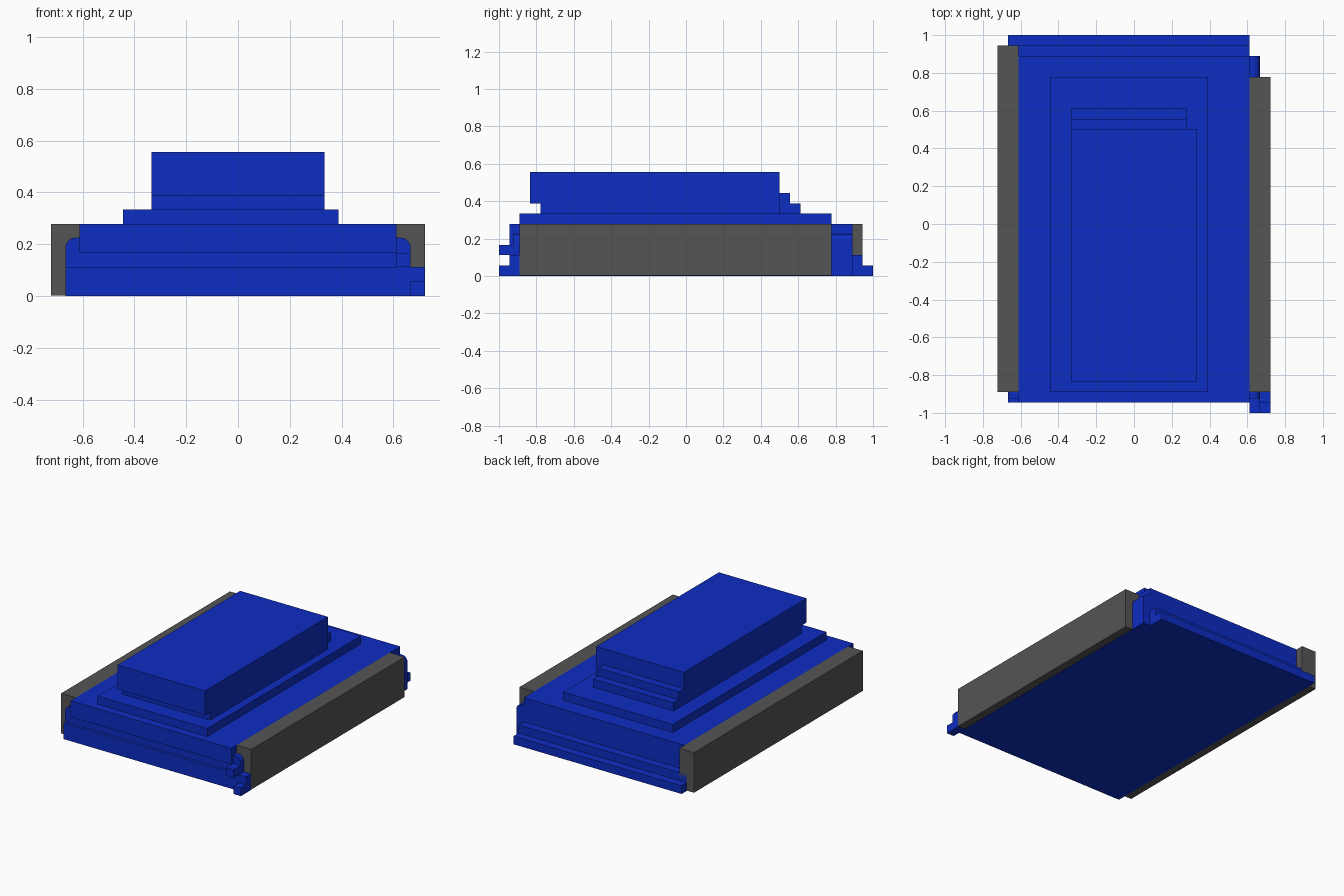
import bpy, bmesh, math

cube = bpy.data.objects.get("Cube")
if cube:
    bpy.data.objects.remove(cube, do_unlink=True)

U = 1 / 18  # grid unit the whole model snaps to


def material(name, rgb):
    m = bpy.data.materials.new(name)
    m.use_nodes = True
    m.diffuse_color = (*rgb, 1)
    m.node_tree.nodes["Principled BSDF"].inputs["Base Color"].default_value = (*rgb, 1)
    return m


blue = material("blue", (0.004, 0.026, 0.54))
grey = material("dark grey", (0.09, 0.09, 0.09))


def link(name, bm, mat):
    bmesh.ops.recalc_face_normals(bm, faces=bm.faces)
    me = bpy.data.meshes.new(name)
    bm.to_mesh(me)
    bm.free()
    me.materials.append(mat)
    ob = bpy.data.objects.new(name, me)
    bpy.context.collection.objects.link(ob)
    return ob


def box(name, x, y, z, mat=blue):
    """Box from (min, max) ranges given in grid units."""
    bm = bmesh.new()
    bmesh.ops.create_cube(bm, size=1)
    for v in bm.verts:
        v.co = [(r[0] if c < 0 else r[1]) * U for c, r in zip(v.co, (x, y, z))]
    return link(name, bm, mat)


# Hull core: cross-section with rounded upper corners, run along y
def hull_core(half, top, radius, y0, y1):
    pts = [(-half, 0), (half, 0)]
    for side, start in ((1, 0), (-1, 90)):
        for i in range(6):
            a = math.radians(start + 18 * i)
            pts.append((side * (half - radius) + radius * math.cos(a),
                        top - radius + radius * math.sin(a)))
    bm = bmesh.new()
    face = bm.faces.new([bm.verts.new((x * U, y0 * U, z * U)) for x, z in pts])
    ext = bmesh.ops.extrude_face_region(bm, geom=[face])
    verts = [g for g in ext["geom"] if isinstance(g, bmesh.types.BMVert)]
    bmesh.ops.translate(bm, verts=verts, vec=(0, (y1 - y0) * U, 0))
    return link("hull_core", bm, blue)


hull_core(12, 4.05, 0.7, -16.65, 16)

# Hull plates and deck
box("hull_upper", (-11, 11), (-17, 16), (3, 5))
box("front_lower_plate", (-12, 12), (-17, -16), (0, 2))
box("rear_ledge_low", (-12, 11), (16, 18), (0, 1))
box("rear_ledge_high", (-12, 11), (16, 17), (1, 2))
box("deck", (-8, 7), (-16, 14), (5, 6))

# Tracks, unequal in length
box("right_track", (-13, -11), (-16, 17), (0.04, 5), grey)
box("left_track", (11, 13), (-16, 14), (0.04, 5), grey)

# Turret with overhanging front and stepped rear
box("turret_base", (-6, 6), (-14, 9), (6, 7))
box("turret", (-6, 6), (-15, 9), (7, 10))
box("turret_rear_step_low", (-6, 5), (9, 11), (6, 7))
box("turret_rear_step_high", (-6, 5), (9, 10), (7, 8))

# Small brackets at the front left corner
box("corner_bracket_upper", (11, 12), (-18, -16), (2, 3))
box("corner_bracket_lower", (12, 13), (-17, -16), (0, 2))
box("corner_bracket_foot", (12, 13), (-18, -17), (0, 1))
